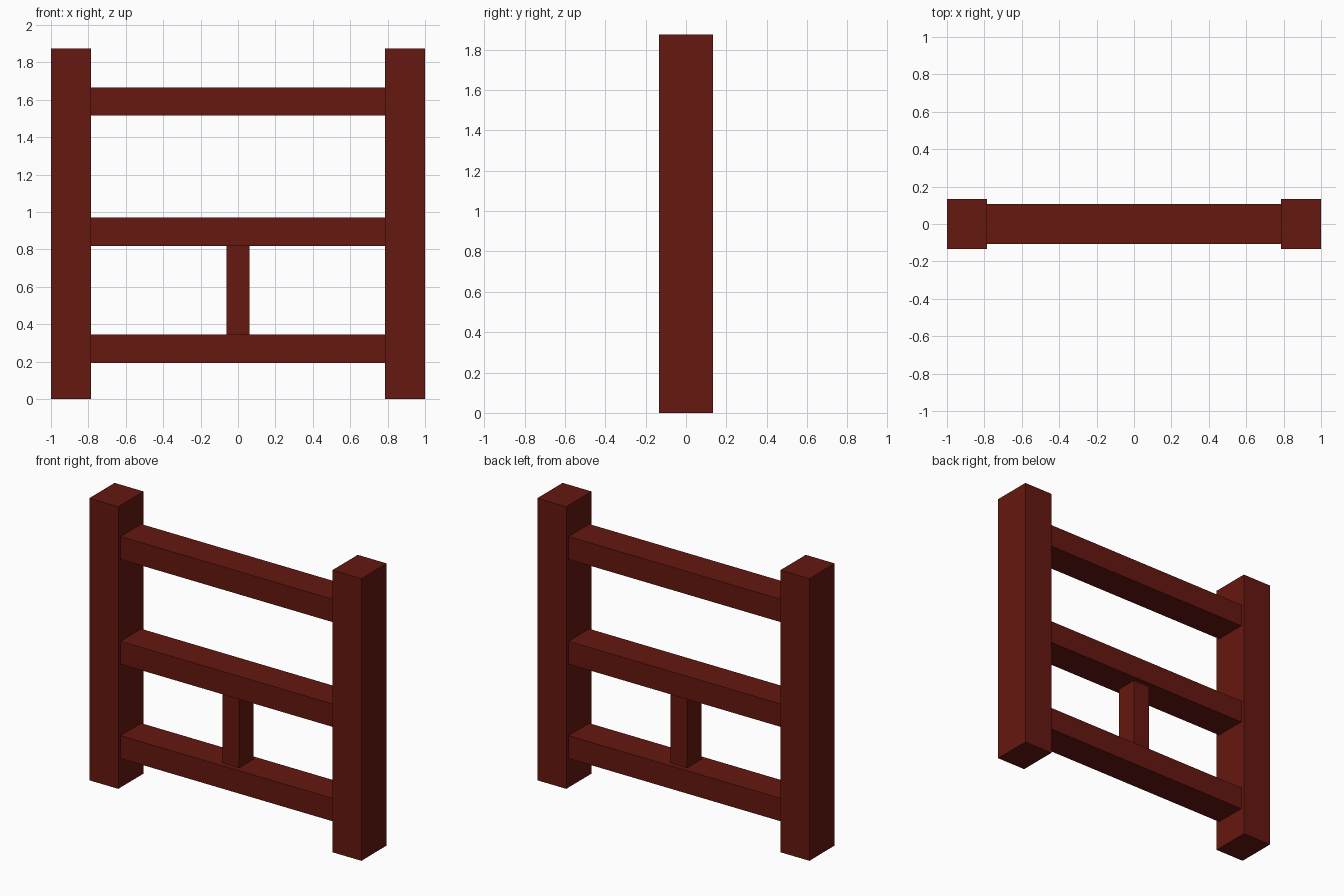
import bpy

if "Cube" in bpy.data.objects:
    bpy.data.objects.remove(bpy.data.objects["Cube"])

mat = bpy.data.materials.new("dark_red_wood")
mat.diffuse_color = (0.133, 0.009, 0.005, 1.0)
mat.use_nodes = True
mat.node_tree.nodes["Principled BSDF"].inputs["Base Color"].default_value = mat.diffuse_color


def beam(name, x, y, z):
    """Box spanning the given (min, max) ranges."""
    spans = (x, y, z)
    bpy.ops.mesh.primitive_cube_add(size=1, location=[(a + b) / 2 for a, b in spans])
    ob = bpy.context.object
    ob.name = name
    ob.scale = [b - a for a, b in spans]
    bpy.ops.object.transform_apply(location=False, rotation=False, scale=True)
    ob.data.materials.append(mat)
    return ob


# Upright end posts
for side, x in (("left", (-1.0, -0.787)), ("right", (0.787, 1.0))):
    beam(f"{side}_post", x, (-0.133, 0.133), (0, 1.874))

# Horizontal rails between the posts
for level, z in (("lower", (0.192, 0.344)), ("middle", (0.819, 0.971)), ("upper", (1.515, 1.667))):
    beam(f"{level}_rail", (-0.787, 0.787), (-0.108, 0.108), z)

# Short strut between the lower and middle rails
beam("centre_strut", (-0.0615, 0.0615), (-0.075, 0.075), (0.344, 0.819))
